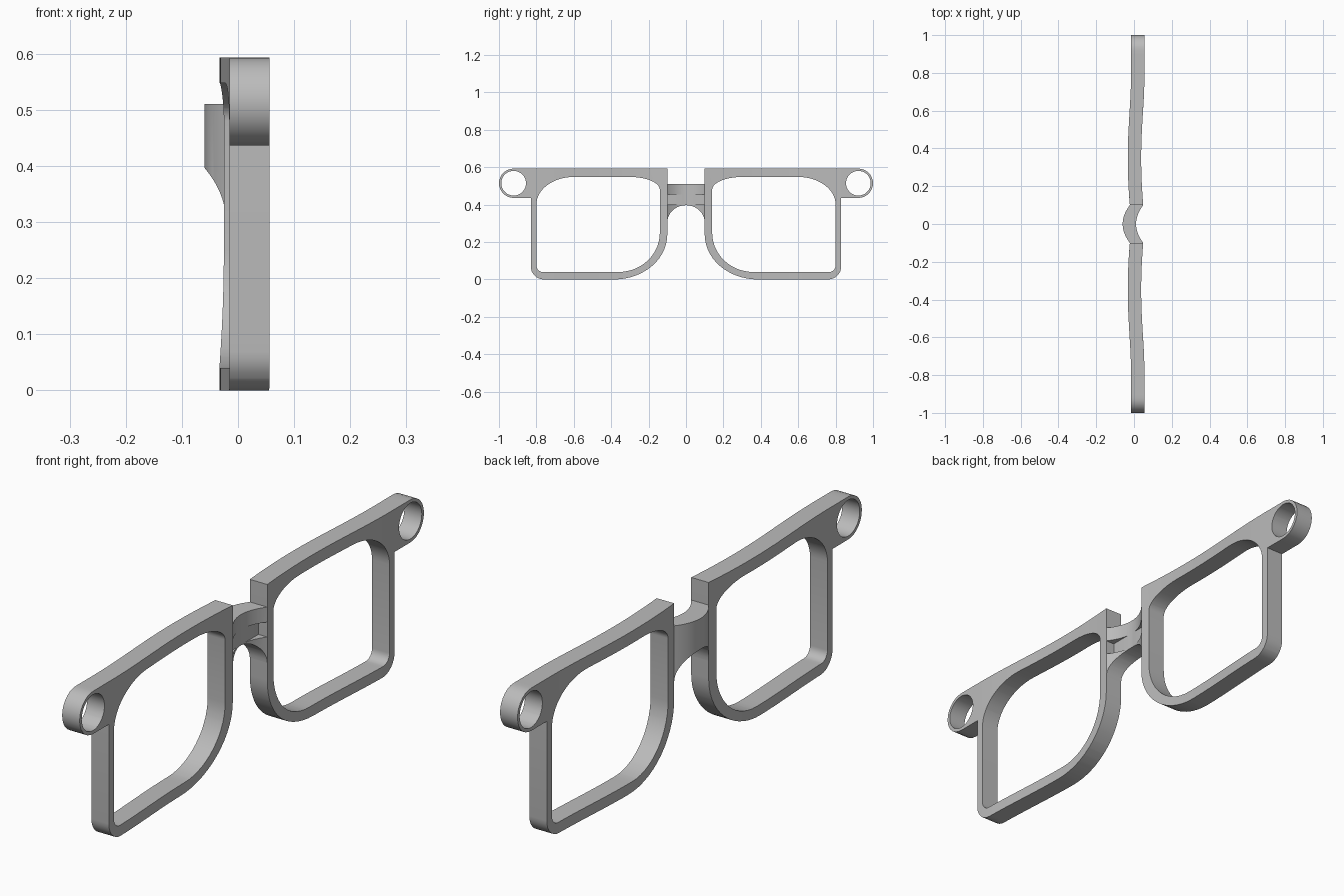
import bpy, bmesh, math

cube = bpy.data.objects.get("Cube")
if cube:
    bpy.data.objects.remove(cube, do_unlink=True)

grey = bpy.data.materials.new("plain grey")
grey.use_nodes = True
GREY = (0.5, 0.5, 0.5, 1)
grey.diffuse_color = GREY
grey.node_tree.nodes["Principled BSDF"].inputs["Base Color"].default_value = GREY

HALF = 0.0355      # half the frame thickness
SLOT = 0.035       # depth of the brow slot


def arc(cy, cz, ry, rz, a0, a1, n=14):
    angles = [math.radians(a0 + (a1 - a0) * i / n) for i in range(n + 1)]
    return [(cy + ry * math.cos(a), cz + rz * math.sin(a)) for a in angles]


def link(name, data):
    ob = bpy.data.objects.new(name, data)
    bpy.context.scene.collection.objects.link(ob)
    return ob


def evaluated_mesh(ob):
    bpy.context.view_layer.update()
    deps = bpy.context.evaluated_depsgraph_get()
    return bpy.data.meshes.new_from_object(ob.evaluated_get(deps))


def plate(name, loops, side=1, half=HALF, lift=0.0):
    """Flat outline with holes, thickened along its own z."""
    cu = bpy.data.curves.new(name, 'CURVE')
    cu.dimensions, cu.fill_mode, cu.extrude = '2D', 'BOTH', half
    for pts in loops:
        sp = cu.splines.new('POLY')
        sp.points.add(len(pts) - 1)
        for p, (y, z) in zip(sp.points, pts):
            p.co = (side * y, z, 0, 1)
        sp.use_cyclic_u = True
    tmp = link("outline", cu)
    me = evaluated_mesh(tmp)
    bpy.data.objects.remove(tmp, do_unlink=True)
    bm = bmesh.new()
    bm.from_mesh(me)
    bmesh.ops.remove_doubles(bm, verts=bm.verts, dist=1e-5)
    bmesh.ops.recalc_face_normals(bm, faces=bm.faces)
    bmesh.ops.translate(bm, verts=bm.verts, vec=(0, 0, lift))
    bm.to_mesh(me)
    bm.free()
    return link(name, me)


def cut(ob, cutter):
    mod = ob.modifiers.new("cut", 'BOOLEAN')
    mod.operation, mod.solver, mod.object = 'DIFFERENCE', 'EXACT', cutter
    me = evaluated_mesh(ob)
    ob.modifiers.clear()
    ob.data = me
    bpy.data.objects.remove(cutter, do_unlink=True)


def depth(y):
    """Back surface of the frame, seen from above."""
    y = abs(y)
    if y < 0.0999:
        return -0.06 + 0.038 * (y / 0.1) ** 2
    if y < 0.35:
        return -0.033 + 0.011 * ((0.35 - y) / 0.25) ** 2
    t = min((y - 0.35) / 0.47, 1)
    return -0.033 + 0.018 * (1 - math.cos(math.pi * t)) / 2


def bend(ob, step):
    """Stand the plate upright and curve it in depth."""
    bm = bmesh.new()
    bm.from_mesh(ob.data)
    bmesh.ops.triangulate(bm, faces=bm.faces)
    for i in range(-int(0.9 / step), int(0.9 / step) + 1):
        bmesh.ops.bisect_plane(bm, geom=bm.verts[:] + bm.edges[:] + bm.faces[:],
                               dist=1e-5, plane_co=(i * step, 0, 0), plane_no=(1, 0, 0))
    for v in bm.verts:
        y, z, w = v.co
        v.co = (depth(y) + HALF + w, y, z)
    bmesh.ops.recalc_face_normals(bm, faces=bm.faces)
    bm.to_mesh(ob.data)
    bm.free()


def finish(ob):
    ob.data.materials.clear()
    ob.data.materials.append(grey)
    bpy.ops.object.select_all(action='DESELECT')
    ob.select_set(True)
    bpy.context.view_layer.objects.active = ob
    bpy.ops.object.shade_smooth_by_angle(angle=math.radians(30))


# Rims: outline with end lobe, lens opening and hinge hole
rim = ([(0.1, 0.593)] + arc(0.385, 0.24, 0.285, 0.24, 180, 270)
       + arc(0.76, 0.07, 0.07, 0.07, 270, 360, 8) + [(0.83, 0.436)]
       + arc(0.9215, 0.5145, 0.0785, 0.0785, -90, 90))
lens = (arc(0.36, 0.25, 0.22, 0.21, 180, 270) + arc(0.765, 0.075, 0.035, 0.035, 270, 360, 6)
        + arc(0.6, 0.4, 0.2, 0.148, 0, 90) + arc(0.3, 0.48, 0.16, 0.068, 90, 180))
hinge = arc(0.9215, 0.5145, 0.066, 0.066, 0, 350, 35)
slot = [(0.9, 0.555), (0.134, 0.555), (0.134, 0.4), (0.09, 0.4),
        (0.09, 0.455), (0.11, 0.455), (0.11, 0.583), (0.9, 0.583)]

for side, label in ((1, "back"), (-1, "front")):
    ob = plate(label + "_rim", [rim, lens, hinge], side)
    cut(ob, plate("slot_cutter", [slot], side, SLOT, 2 * HALF))
    bend(ob, 0.03)
    finish(ob)

# Bridge: arched plate bowed backwards, with a flat recess
arch = [(0.1, 0.51), (-0.1, 0.51)] + arc(0, 0.305, 0.1, 0.092, 180, 0, 24)
bridge = plate("nose_bridge", [arch])
bend(bridge, 0.0125)
bpy.ops.mesh.primitive_cube_add(size=1, location=(0.113, 0, 0.4275))
recess = bpy.context.object
recess.scale = (0.2, 0.3, 0.055)
cut(bridge, recess)
finish(bridge)
